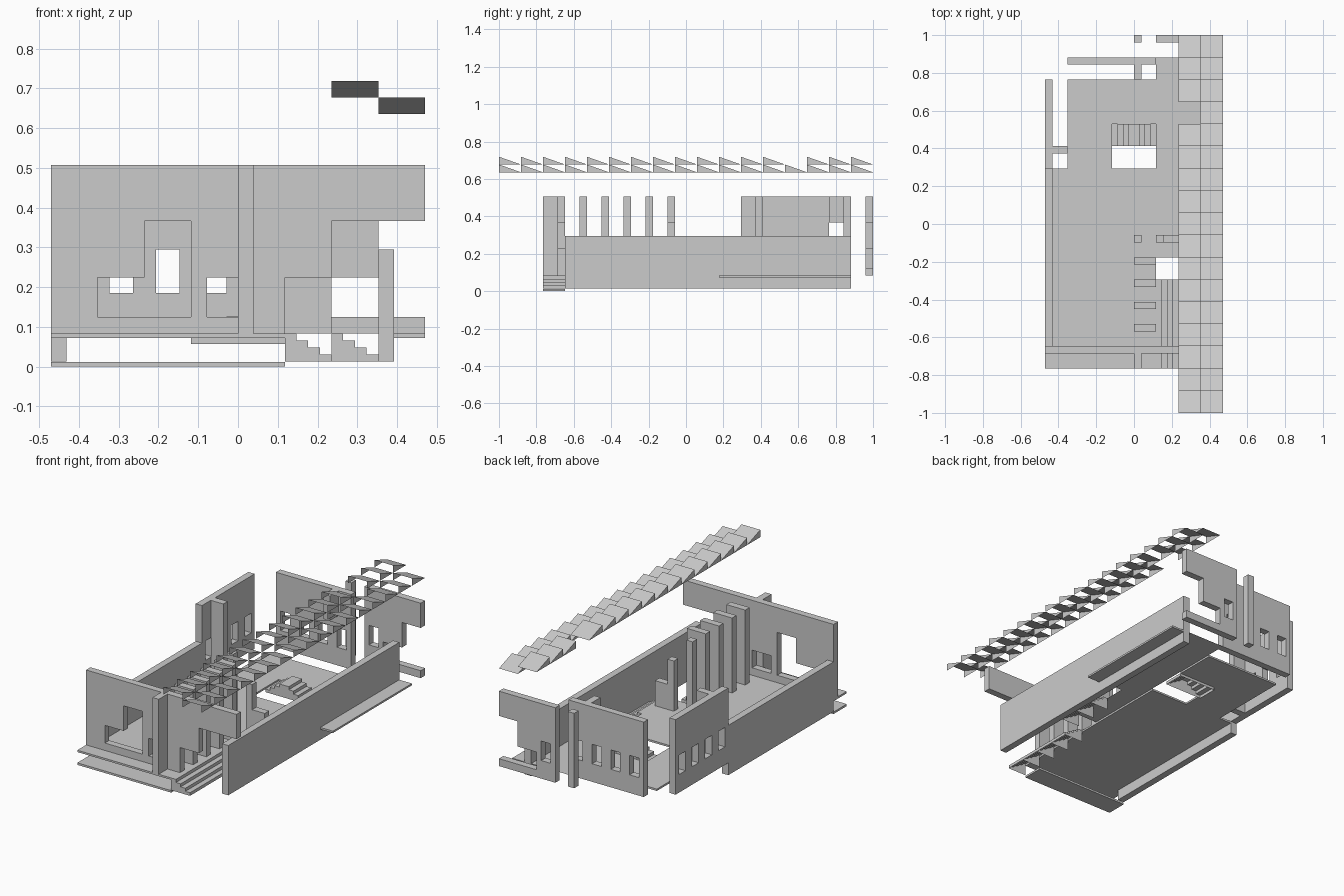
import bpy, bmesh

if "Cube" in bpy.data.objects:
    bpy.data.objects.remove(bpy.data.objects["Cube"])

U = 2 / 17          # building module
T = U / 3           # wall thickness
F, H = 0.083, 0.507  # floor level, wall top
SILL, LOW, MID, WT, HEAD = 0.125, 0.225, 0.295, 0.295, 0.367
GROUND = 0.0135


def Y(k):
    return -1 + k * U


def finish(name, bm, merge=True):
    if merge:
        bmesh.ops.remove_doubles(bm, verts=bm.verts, dist=1e-5)
    me = bpy.data.meshes.new(name)
    bm.to_mesh(me)
    bm.free()
    ob = bpy.data.objects.new(name, me)
    bpy.context.collection.objects.link(ob)
    return ob


def box(name, x0, x1, y0, y1, z0, z1):
    bm = bmesh.new()
    bmesh.ops.create_cube(bm, size=1)
    for v in bm.verts:
        v.co = ((x0, x1)[v.co.x > 0], (y0, y1)[v.co.y > 0], (z0, z1)[v.co.z > 0])
    return finish(name, bm)


def panel(name, axis, offset, a0, a1, z0, z1, holes=()):
    """Upright wall along x or y with rectangular openings (a0, a1, z0, z1)."""
    A = sorted({a0, a1, *[v for h in holes for v in h[:2]]})
    Z = sorted({z0, z1, *[v for h in holes for v in h[2:]]})

    def solid(i, j):
        if not (0 <= i < len(A) - 1 and 0 <= j < len(Z) - 1):
            return False
        a, z = (A[i] + A[i + 1]) / 2, (Z[j] + Z[j + 1]) / 2
        return not any(h[0] < a < h[1] and h[2] < z < h[3] for h in holes)

    bm = bmesh.new()

    def quad(*pts):
        co = [(a, d, z) if axis == 'x' else (d, a, z) for a, d, z in pts]
        bm.faces.new([bm.verts.new(c) for c in co])

    p, q = offset, offset + T
    for i in range(len(A) - 1):
        for j in range(len(Z) - 1):
            if not solid(i, j):
                continue
            l, r, b, t = A[i], A[i + 1], Z[j], Z[j + 1]
            quad((l, p, b), (r, p, b), (r, p, t), (l, p, t))
            quad((l, q, b), (l, q, t), (r, q, t), (r, q, b))
            if not solid(i - 1, j):
                quad((l, p, b), (l, p, t), (l, q, t), (l, q, b))
            if not solid(i + 1, j):
                quad((r, p, b), (r, q, b), (r, q, t), (r, p, t))
            if not solid(i, j - 1):
                quad((l, p, b), (l, q, b), (r, q, b), (r, p, b))
            if not solid(i, j + 1):
                quad((l, p, t), (r, p, t), (r, q, t), (l, q, t))
    bmesh.ops.remove_doubles(bm, verts=bm.verts, dist=1e-5)
    bmesh.ops.recalc_face_normals(bm, faces=bm.faces)
    bmesh.ops.dissolve_limit(bm, angle_limit=0.01, verts=bm.verts, edges=bm.edges)
    return finish(name, bm)


def stair(name, x0, dx, y0, z0):
    """Four-step stair module, hollow underneath, descending from x0 towards dx."""
    rise, run = 0.0695 / 4, dx / 4
    prof = [(x0, z0 + 4 * rise)]
    for k in range(4):
        prof.append((x0 + (k + 1) * run, z0 + (4 - k) * rise))
        prof.append((x0 + (k + 1) * run, z0 + (3 - k) * rise))
    bm = bmesh.new()
    a = [bm.verts.new((x, y0, z)) for x, z in prof]
    b = [bm.verts.new((x, y0 + U, z)) for x, z in prof]
    for k in range(len(a) - 1):
        bm.faces.new((a[k], a[k + 1], b[k + 1], b[k]))
    for row, y in ((a, y0), (b, y0 + U)):
        bm.faces.new(row + [bm.verts.new((x0, y, z0))])
    bmesh.ops.recalc_face_normals(bm, faces=bm.faces)
    bm.faces.ensure_lookup_table()
    if bm.faces[0].normal.z < 0:
        bmesh.ops.reverse_faces(bm, faces=bm.faces)
    return finish(name, bm)


def windows(centres):
    return [(c - U / 4, c + U / 4, 0.185, WT) for c in centres]


def floor_plane(name, x0, x1, y0, y1):
    bm = bmesh.new()
    bm.faces.new([bm.verts.new(c) for c in
                  ((x0, y0, F), (x1, y0, F), (x1, y1, F), (x0, y1, F))])
    return finish(name, bm)


# Floors and porch
D = F - 0.0105
box("floor_front", -4 * U, U, Y(3), Y(11), D, F)
box("floor_back_left", -3 * U, -U, Y(11), Y(15), D, F)
box("floor_back_middle", -U, U, Y(13), Y(15), D, F)
floor_plane("floor_side", U, 2 * U, Y(7), Y(16))
floor_plane("floor_right", 2 * U, 3 * U, Y(10), Y(16))
box("side_ledge", 3 * U, 4 * U, Y(10), Y(16), D, F)
box("porch", -4 * U, U, Y(2), Y(3), D, F)
box("porch_base", -4 * U, U, Y(2), Y(3), 0, 0.0115)

# Low boundary walls
box("right_low_wall", 3 * U, 3 * U + T, Y(3), Y(16), GROUND, MID)
box("left_low_wall", -4 * U, -4 * U + T, Y(3), Y(11), GROUND, MID)

# Front wall with stepped openings
panel("front_wall", 'x', Y(3) - T, -4 * U, 4 * U, F, H, [
    (-3 * U, -2 * U, SILL, LOW), (-2 * U, -U, SILL, HEAD),
    (-2 * T, T, SILL, LOW),
    (U, 2 * U, F, LOW), (2 * U, 4 * U, F, HEAD)])
box("porch_pillar", 0, T, Y(2), Y(3) - T, F, H)

# Left rear wall with windows and its short return
panel("left_rear_wall", 'y', -4 * U, Y(11), Y(15), F, H,
      windows([Y(k + 0.5) for k in range(11, 15)]))
box("left_return_wall", -4 * U + T, -3 * U, Y(12) - T, Y(12), F, H)

# Back walls
panel("back_wall", 'x', Y(16) - T, -3 * U, U, F, H,
      windows([(k + 0.5) * U for k in range(-3, 1)]))
box("back_lintel", 0, T, Y(15), Y(16) - T, HEAD, H)
panel("outer_back_wall", 'x', 1 - T, U, 4 * U, F, H,
      windows([1.5 * U]) + [(2 * U, 3 * U, SILL, LOW), (3 * U, 4 * U, SILL, HEAD)])
box("outer_back_pillar", 0, T, 1 - T, 1, F, H)

# Interior piers
for k in range(4, 8):
    box("pier", 0, U, Y(k) - T, Y(k), F, H)
box("inner_pillar", 0, T, Y(8) - T, Y(8), F, H)
panel("inner_half_wall", 'x', Y(8) - T, U, 2 * U, F, HEAD,
      [(U + T, 2 * U, LOW, HEAD)])

# Side stairs and the small double stair at the floor opening
for k in range(2, 6):
    stair("side_stair", U, U, Y(k), GROUND)
for k in range(7, 9):
    stair("rear_side_stair", 2 * U, U, Y(k), GROUND)
for s in (-1, 1):
    stair("inner_stair", 0, s * U, Y(12), 0.057)


# Sloped roof tiles: open wedge with two triangular cheeks
def roof_row(name, x0, z0, skip=()):
    bm = bmesh.new()
    x1, z1 = x0 + U, z0 + 0.0415
    for k in range(17):
        if k in skip:
            continue
        l, r = [[bm.verts.new(c) for c in ((x, Y(k), z0), (x, Y(k), z1), (x, Y(k + 1), z0))]
                for x in (x0, x1)]
        bm.faces.new((l[1], l[2], r[2], r[1]))
        bm.faces.new((l[0], l[2], l[1]))
        bm.faces.new((r[0], r[2], r[1]))
    return finish(name, bm, merge=False)


roof_row("upper_roof_tiles", 2 * U, 0.677, skip=(13,))
roof_row("lower_roof_tiles", 3 * U, 0.6355)
